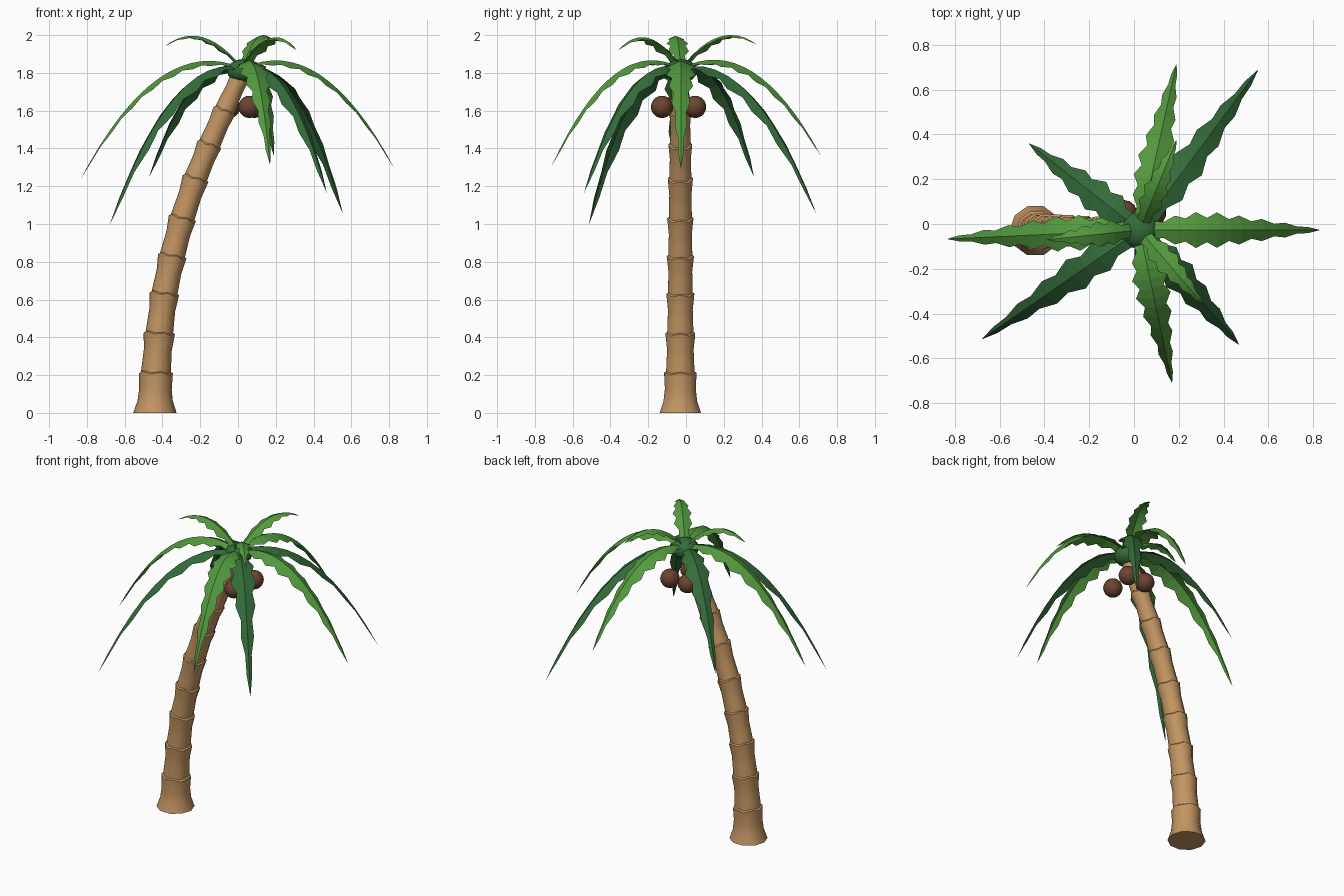
import bpy, bmesh, math
from mathutils import Vector

if "Cube" in bpy.data.objects:
    bpy.data.objects.remove(bpy.data.objects["Cube"], do_unlink=True)


def material(name, rgb):
    m = bpy.data.materials.new(name)
    m.use_nodes = True
    m.diffuse_color = (*rgb, 1)
    m.node_tree.nodes["Principled BSDF"].inputs["Base Color"].default_value = (*rgb, 1)
    return m


bark = material("bark", (0.54, 0.30, 0.122))
husk = material("coconut_husk", (0.15, 0.057, 0.032))
light_leaf = material("light_leaf", (0.085, 0.32, 0.048))
dark_leaf = material("dark_leaf", (0.034, 0.15, 0.042))

CROWN = Vector((0.025, -0.027, 1.81))


def add_object(name, bm, mat):
    bmesh.ops.recalc_face_normals(bm, faces=bm.faces)
    mesh = bpy.data.meshes.new(name)
    bm.to_mesh(mesh)
    bm.free()
    ob = bpy.data.objects.new(name, mesh)
    ob.data.materials.append(mat)
    bpy.context.collection.objects.link(ob)
    return ob


def smooth(ob, angle):
    bpy.ops.object.select_all(action="DESELECT")
    ob.select_set(True)
    bpy.context.view_layer.objects.active = ob
    bpy.ops.object.shade_smooth_by_angle(angle=math.radians(angle))


# Trunk: leaning stack of flared sections, each ending in a wavy lip
def build_trunk():
    nodes = [(-0.44, 0), (-0.435, 0.21), (-0.417, 0.42), (-0.39, 0.63), (-0.348, 0.83),
             (-0.295, 1.03), (-0.225, 1.24), (-0.152, 1.42), (-0.072, 1.6), (0.02, 1.8)]
    lips = [0.115, 0.09, 0.083, 0.078, 0.076, 0.073, 0.07, 0.066, 0.061, 0.052]
    sides = 10
    pts = [Vector((x, -0.03, z)) for x, z in nodes]
    tangents = [(pts[min(i + 1, 9)] - pts[max(i - 1, 0)]).normalized() for i in range(10)]
    tangents[0] = Vector((0, 0, 1))
    bm = bmesh.new()

    def ring(centre, axis, radius, wave=0):
        u = Vector((0, 1, 0)).cross(axis).normalized()
        v = axis.cross(u)
        out = []
        for k in range(sides):
            a = math.tau * k / sides
            out.append(bm.verts.new(centre + (u * math.cos(a) + v * math.sin(a)) * radius
                                    + axis * wave * (-1) ** k))
        return out

    rings = [ring(pts[0], tangents[0], lips[0])]
    for i in range(9):
        a, b = pts[i], pts[i + 1]
        ta, tb = tangents[i], tangents[i + 1]
        for t, shrink in ((0.3, 0.87), (0.6, 0.86)):
            r = lips[i] + (lips[i + 1] - lips[i]) * t
            rings.append(ring(a.lerp(b, t), ta.lerp(tb, t).normalized(), r * shrink))
        rings.append(ring(b, tb, lips[i + 1], 0.006))
        rings.append(ring(b + tb * 0.006, tb, lips[i + 1] * 0.88, 0.004))
    for lo, hi in zip(rings, rings[1:]):
        for k in range(sides):
            n = (k + 1) % sides
            bm.faces.new((lo[k], lo[n], hi[n], hi[k]))
    bm.faces.new(rings[0])
    bm.faces.new(rings[-1])
    smooth(add_object("trunk", bm, bark), 40)


# Frond: arched ridge with two drooping, saw-toothed halves
def build_frond(name, tip, lift, width, teeth, mat):
    start = CROWN + Vector((0, 0, 0.015))
    tip = Vector(tip)
    control = start.lerp(tip, 0.52)
    control.z = lift
    out = Vector((tip.x - start.x, tip.y - start.y, 0)).normalized()
    side = Vector((-out.y, out.x, 0))
    count = teeth * 2
    bm = bmesh.new()
    rows = []
    for i in range(count + 1):
        t = i / count
        p = start * (1 - t) ** 2 + control * 2 * t * (1 - t) + tip * t * t
        if i == count:
            end = bm.verts.new(p)
            break
        tangent = ((control - start) * (1 - t) + (tip - control) * t).normalized()
        normal = tangent.cross(side)
        swell = min(1, 0.35 + 2.4 * t) * min(1, (1 - t) * 1.75) ** 0.8
        w = width * swell * (1.0 if i % 2 else 0.68)
        rows.append([bm.verts.new(p + side * w * s - normal * abs(s) * w * 0.42)
                     for s in (-1, 0, 1)])
    for a, b in zip(rows, rows[1:]):
        for k in (0, 1):
            bm.faces.new((a[k], a[k + 1], b[k + 1], b[k]))
    for k in (0, 1):
        bm.faces.new((rows[-1][k], rows[-1][k + 1], end))
    add_object(name, bm, mat)


def build_ball(name, centre, scale, segments, rings, mat):
    bm = bmesh.new()
    bmesh.ops.create_uvsphere(bm, u_segments=segments, v_segments=rings, radius=1)
    bmesh.ops.scale(bm, vec=scale, verts=bm.verts)
    bmesh.ops.translate(bm, vec=centre, verts=bm.verts)
    smooth(add_object(name, bm, mat), 60)


build_trunk()
build_ball("crown_bud", CROWN, (0.085, 0.085, 0.063), 14, 8, dark_leaf)

# Coconuts hanging under the crown
for i, (x, y) in enumerate([(0.085, 0.048), (0.06, -0.127), (-0.045, 0.048)]):
    build_ball(f"coconut_{i + 1}", (x, y, 1.62), (0.059,) * 3, 14, 10, husk)

# Long outer fronds
for i, tip in enumerate([(0.83, -0.027, 1.29), (-0.835, -0.067, 1.235),
                         (0.19, 0.715, 1.36), (0.17, -0.71, 1.31)]):
    build_frond(f"long_frond_{i + 1}", tip, 2.02, 0.08, 8, light_leaf)

# Drooping lower fronds
for i, tip in enumerate([(0.555, 0.69, 1.055), (-0.68, -0.515, 0.995),
                         (-0.47, 0.36, 1.25), (0.47, -0.54, 1.165)]):
    build_frond(f"drooping_frond_{i + 1}", tip, 1.93, 0.078, 6, dark_leaf)

# Short upright fronds
for i, tip in enumerate([(-0.39, -0.07, 1.94), (0.19, 0.375, 1.95), (0.31, -0.36, 1.92)]):
    build_frond(f"short_frond_{i + 1}", tip, 2.095, 0.058, 6, light_leaf)
